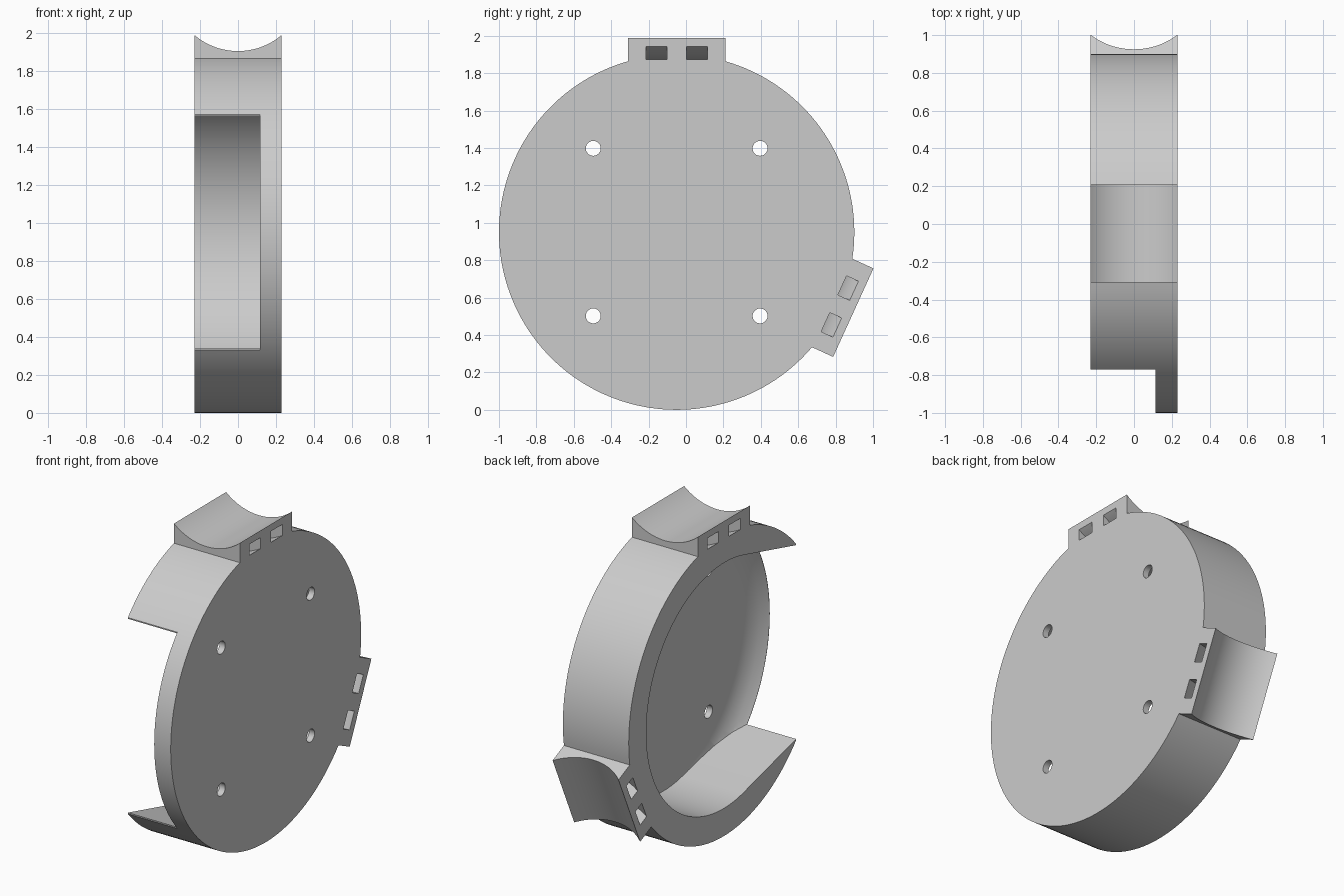
import bpy, bmesh, math
from mathutils import Matrix, Vector

if "Cube" in bpy.data.objects:
    bpy.data.objects.remove(bpy.data.objects["Cube"])

CENTRE = Vector((0, -0.05, 0.95))   # axis of the round housing
R, HALF = 0.95, 0.23                # outer radius, half depth
LIP, FLOOR = 0.115, 0.19            # depth of the front lip and of the dished floor

grey = bpy.data.materials.new("light grey")
grey.diffuse_color = (0.6, 0.6, 0.6, 1)
grey.use_nodes = True
grey.node_tree.nodes["Principled BSDF"].inputs["Base Color"].default_value = grey.diffuse_color


def arc(r, a0, a1, n, cx=0.0, cy=0.0):
    """Points on a circle between two angles in degrees."""
    return [(cx + r * math.cos(math.radians(a0 + (a1 - a0) * i / n)),
             cy + r * math.sin(math.radians(a0 + (a1 - a0) * i / n))) for i in range(n + 1)]


def finish(name, bm, angle=0.0):
    """Turn the mesh about the housing axis and make it an object."""
    bmesh.ops.recalc_face_normals(bm, faces=bm.faces[:])
    bm.transform(Matrix.Translation(CENTRE) @ Matrix.Rotation(math.radians(angle), 4, 'X'))
    mesh = bpy.data.meshes.new(name)
    bm.to_mesh(mesh)
    bm.free()
    mesh.materials.append(grey)
    ob = bpy.data.objects.new(name, mesh)
    bpy.context.collection.objects.link(ob)
    return ob


def prism(name, pts, lo, hi, axis, angle=0.0):
    """Extrude a profile along x (points are y, z) or y (points are x, z)."""
    bm = bmesh.new()
    place = (lambda p, d: (d, p[0], p[1])) if axis == 'X' else (lambda p, d: (p[0], d, p[1]))
    face = bm.faces.new([bm.verts.new(place(p, lo)) for p in pts])
    ext = bmesh.ops.extrude_face_region(bm, geom=[face])
    step = (hi - lo, 0, 0) if axis == 'X' else (0, hi - lo, 0)
    bmesh.ops.translate(bm, vec=step, verts=[v for v in ext['geom'] if isinstance(v, bmesh.types.BMVert)])
    return finish(name, bm, angle)


def lathe(name, profile, n=160):
    """Closed solid turned about x from (x, radius) points."""
    bm = bmesh.new()
    rings = [[bm.verts.new((x, y, z)) for y, z in arc(r, 0, 360, n)[:-1]] for x, r in profile]
    for a, b in zip(rings, rings[1:]):
        for i in range(n):
            bm.faces.new((a[i], a[(i + 1) % n], b[(i + 1) % n], b[i]))
    bm.faces.new(rings[0])
    bm.faces.new(rings[-1])
    return finish(name, bm)


def combine(target, tool, operation):
    """Apply a boolean and remove the tool."""
    tool.hide_render = True
    mod = target.modifiers.new("boolean", 'BOOLEAN')
    mod.operation, mod.solver, mod.object = operation, 'EXACT', tool
    bpy.context.view_layer.objects.active = target
    bpy.ops.object.modifier_apply(modifier=mod.name)
    bpy.data.objects.remove(tool)


# round housing
housing = prism("round_housing", arc(R, 0, 360, 160)[:-1], -HALF, HALF, 'X')

# pocket: round inside, straight flanks out to thin tips, open at the front
TIP_Y, TIP_Z, INNER = -0.72, 0.612, 0.775
tip_angle = math.degrees(math.atan2(TIP_Z, TIP_Y))
tip_r = math.hypot(TIP_Y, TIP_Z)
inside = [(TIP_Y, -TIP_Z)] + arc(INNER, -104.7, 104.7, 90) + [(TIP_Y, TIP_Z)]
opening = [(TIP_Y, 1.2), (-1.2, 1.2), (-1.2, -1.2), (TIP_Y, -1.2)]

# dished floor, rising towards the front lip
dish = lathe("dish_cutter", [(0.0, tip_r), (LIP, tip_r), (0.15, 0.895), (0.177, 0.83), (FLOOR, 0.765)])
front = arc(tip_r + 0.002, tip_angle, 360 - tip_angle, 40)[1:-1]
combine(dish, prism("dish_outline", inside + front, -0.1, 0.3, 'X'), 'INTERSECT')
combine(housing, dish, 'DIFFERENCE')
combine(housing, prism("pocket_cutter", inside + opening, -0.4, LIP, 'X'), 'DIFFERENCE')

# saddle blocks with a concave top, one on top and one low at the back
TOP, SADDLE_R, SADDLE_Z = 1.038, 0.354, 1.307
half_angle = math.degrees(math.asin(HALF / SADDLE_R))
saddle = [(-HALF, 0.87), (HALF, 0.87), (HALF, TOP)] + \
    arc(SADDLE_R, -90 + half_angle, -90 - half_angle, 32, 0, SADDLE_Z)[1:-1] + [(-HALF, TOP)]
# curved strap tunnel that follows the saddle
tunnel = arc(0.447, -145, -35, 40, 0, SADDLE_Z) + arc(0.389, -35, -145, 40, 0, SADDLE_Z)

for angle in (0, -114.5):
    combine(housing, prism("saddle_block", saddle, -0.26, 0.26, 'Y', angle), 'UNION')
for angle in (0, -114.5):
    for y in (-0.108, 0.108):
        combine(housing, prism("strap_cutter", tunnel, y - 0.056, y + 0.056, 'Y', angle), 'DIFFERENCE')

# four screw holes through the plate
for y in (-0.446, 0.446):
    for z in (-0.448, 0.448):
        combine(housing, prism("hole_cutter", arc(0.04, 0, 360, 24, y, z)[:-1], 0.05, 0.3, 'X'), 'DIFFERENCE')

bpy.ops.object.select_all(action='DESELECT')
housing.select_set(True)
bpy.context.view_layer.objects.active = housing
bpy.ops.object.shade_smooth_by_angle(angle=math.radians(30))
